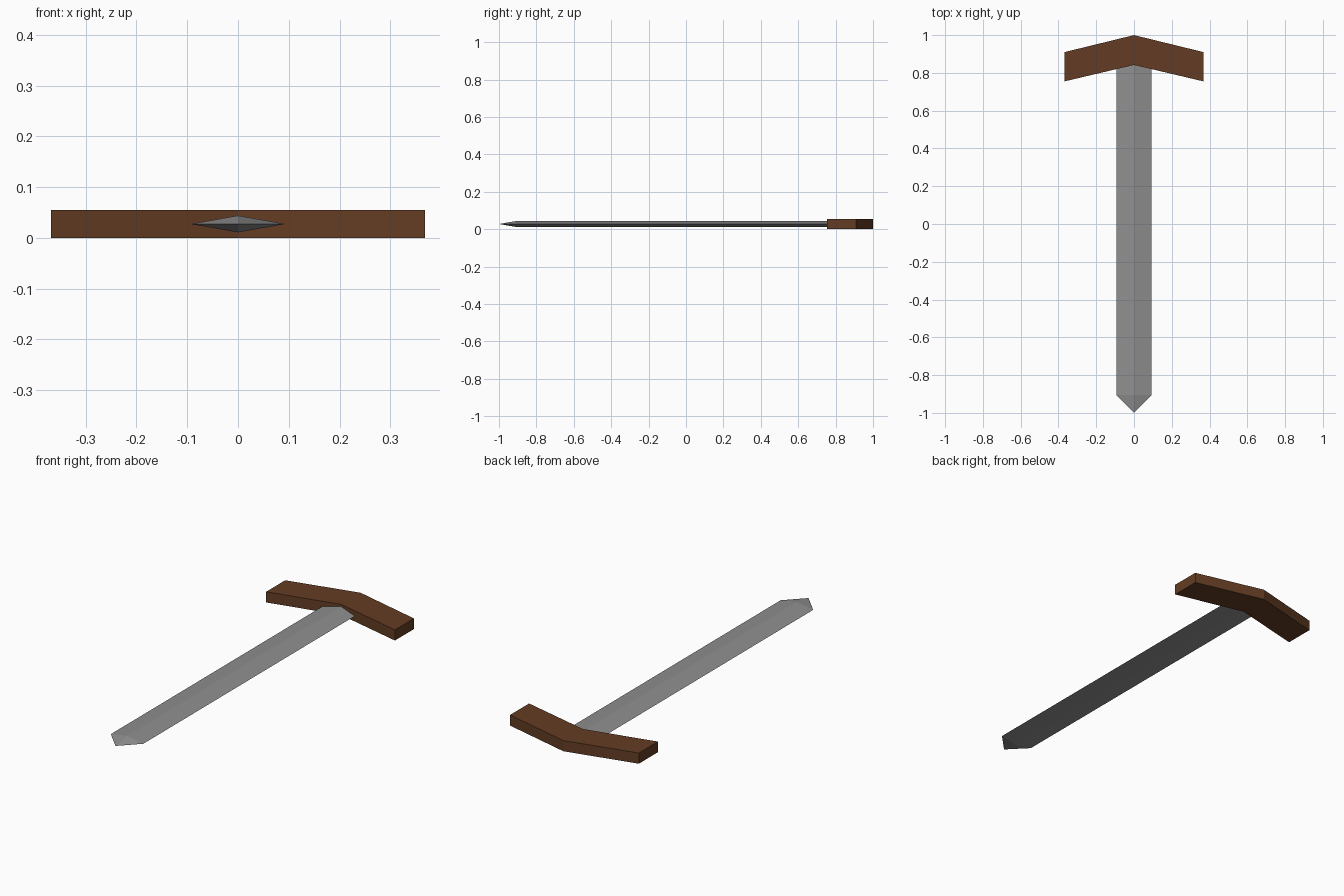
import bpy, bmesh

if "Cube" in bpy.data.objects:
    bpy.data.objects.remove(bpy.data.objects["Cube"])


def material(name, rgb):
    m = bpy.data.materials.new(name)
    m.diffuse_color = (*rgb, 1.0)
    m.use_nodes = True
    m.node_tree.nodes["Principled BSDF"].inputs["Base Color"].default_value = m.diffuse_color
    return m


def finish(bm, name, mat):
    bmesh.ops.recalc_face_normals(bm, faces=bm.faces[:])
    me = bpy.data.meshes.new(name)
    bm.to_mesh(me)
    bm.free()
    me.materials.append(mat)
    ob = bpy.data.objects.new(name, me)
    bpy.context.collection.objects.link(ob)
    return ob


wood = material("brown wood", (0.125, 0.046, 0.017))
steel = material("grey steel", (0.275, 0.275, 0.275))

# Crossguard: chevron outline, extruded upwards
THICK = 0.055
outline = [(-0.368, 0.755), (0, 0.842), (0.368, 0.755),
           (0.368, 0.91), (0, 1.0), (-0.368, 0.91)]
bm = bmesh.new()
verts = [bm.verts.new((x, y, 0)) for x, y in outline]
# two mirrored quads keep the bend as a clean edge
halves = [bm.faces.new([verts[i] for i in ids])
          for ids in ((0, 1, 4, 5), (1, 2, 3, 4))]
new = bmesh.ops.extrude_face_region(bm, geom=halves, use_keep_orig=True)
bmesh.ops.translate(bm, vec=(0, 0, THICK),
                    verts=[g for g in new["geom"] if isinstance(g, bmesh.types.BMVert)])
finish(bm, "crossguard", wood)

# Blade: diamond section swept along y, closed to a point
MID, HALF_W, HALF_H = THICK / 2, 0.093, 0.0165
section = [(HALF_W, 0), (0, HALF_H), (-HALF_W, 0), (0, -HALF_H)]
bm = bmesh.new()
root, shoulder = [[bm.verts.new((x, y, MID + z)) for x, z in section]
                  for y in (0.86, -0.905)]
tip = bm.verts.new((0, -1.0, MID))
bm.faces.new(root)
for i in range(4):
    j = (i + 1) % 4
    bm.faces.new((root[i], root[j], shoulder[j], shoulder[i]))
    bm.faces.new((shoulder[i], shoulder[j], tip))
finish(bm, "blade", steel)
